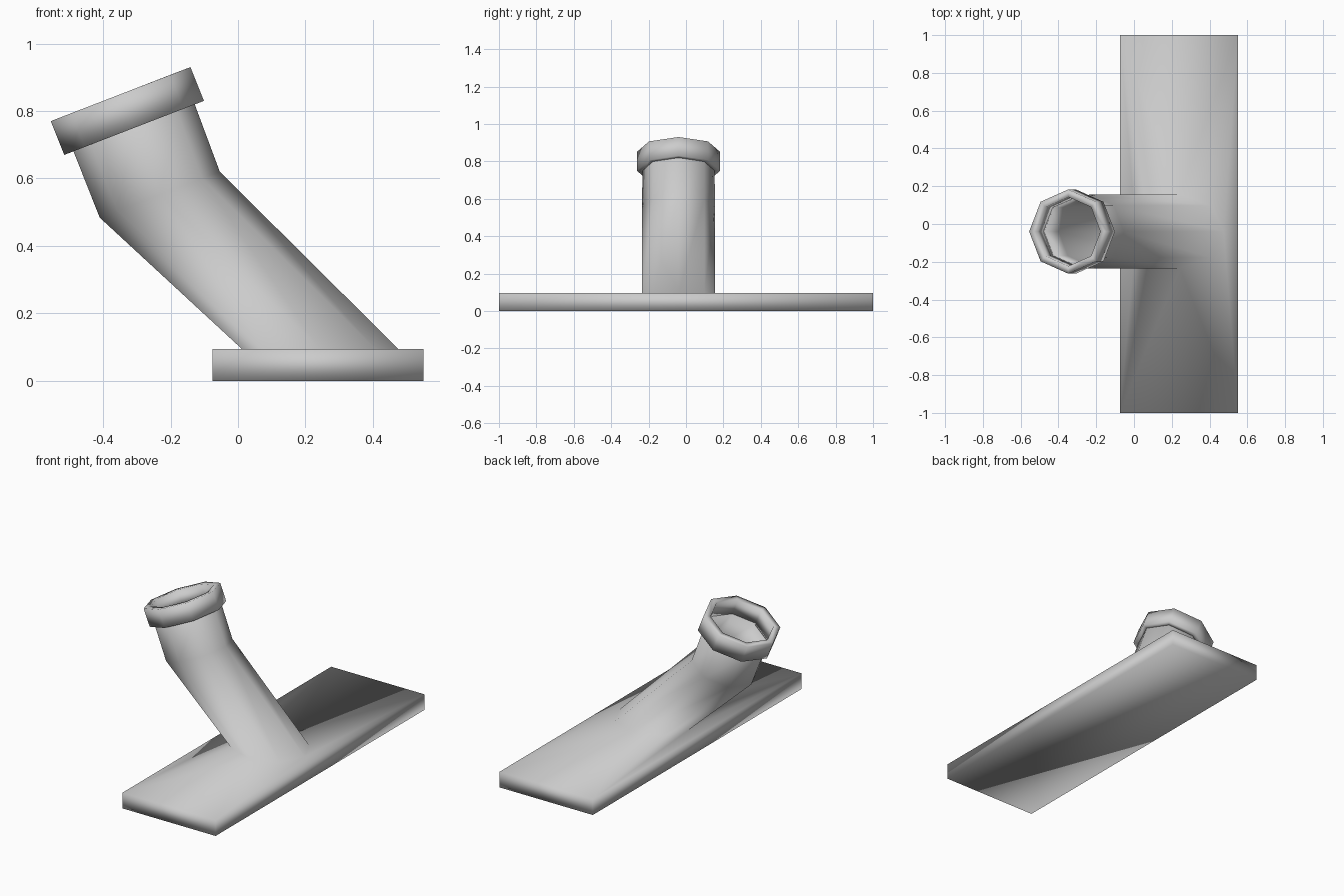
import bpy, bmesh
from math import sin, cos, pi
from mathutils import Vector

cube = bpy.data.objects.get("Cube")
if cube:
    bpy.data.objects.remove(cube)

SIDES = 8
PIPE_Y = -0.04

grey = bpy.data.materials.new("plain_grey")
grey.use_nodes = True
colour = (0.6, 0.6, 0.6, 1)
grey.diffuse_color = colour
grey.node_tree.nodes["Principled BSDF"].inputs["Base Color"].default_value = colour


def ring(bm, centre, slope, depth):
    """Octagon about (x, z); slope is its half-width vector in x and z, depth its radius in y."""
    c = Vector((centre[0], PIPE_Y, centre[1]))
    u = Vector((slope[0], 0, slope[1]))
    v = Vector((0, depth, 0))
    return [bm.verts.new(c + u * cos(2 * pi * i / SIDES) + v * sin(2 * pi * i / SIDES))
            for i in range(SIDES)]


def skin(bm, rings):
    for a, b in zip(rings, rings[1:]):
        for i in range(SIDES):
            j = (i + 1) % SIDES
            bm.faces.new((a[i], a[j], b[j], b[i]))


def finish(bm, name):
    bmesh.ops.recalc_face_normals(bm, faces=bm.faces)
    for f in bm.faces:
        f.smooth = True
    mesh = bpy.data.meshes.new(name)
    bm.to_mesh(mesh)
    bm.free()
    mesh.materials.append(grey)
    obj = bpy.data.objects.new(name, mesh)
    bpy.context.collection.objects.link(obj)
    return obj


# Base plate flowing into the bent pipe, with the inner wall and floor of the bore
bm = bmesh.new()
corners = [(-0.075, -1), (0.55, -1), (0.55, 1), (-0.075, 1)]
low = [bm.verts.new((x, y, 0)) for x, y in corners]
high = [bm.verts.new((x, y, 0.095)) for x, y in corners]
bm.faces.new(low[::-1])
for i in range(4):
    j = (i + 1) % 4
    bm.faces.new((low[i], low[j], high[j], high[i]))

foot = ring(bm, (0.243, 0.095), (0.232, 0), 0.195)
bend = ring(bm, (-0.232, 0.552), (0.178, 0.068), 0.195)
neck = ring(bm, (-0.308, 0.75), (0.18, 0.069), 0.193)
lip = ring(bm, (-0.312, 0.76), (0.168, 0.065), 0.18)
inner_bend = ring(bm, (-0.232, 0.552), (0.166, 0.063), 0.182)
inner_foot = ring(bm, (0.243, 0.1), (0.215, 0), 0.182)

# Plate top around the pipe foot
border = [bm.edges.get((high[i], high[(i + 1) % 4])) for i in range(4)]
border += [bm.edges.new((foot[i], foot[(i + 1) % SIDES])) for i in range(SIDES)]
bmesh.ops.triangle_fill(bm, use_beauty=True, edges=border, normal=(0, 0, 1))
skin(bm, [foot, bend, neck, lip, inner_bend, inner_foot])
bm.faces.new(inner_foot)
finish(bm, "base_plate_and_pipe")

# Collar around the pipe mouth
bm = bmesh.new()
under = ring(bm, (-0.308, 0.75), (0.168, 0.065), 0.18)
outer_low = ring(bm, (-0.308, 0.75), (0.207, 0.08), 0.223)
outer_high = ring(bm, (-0.348, 0.85), (0.207, 0.08), 0.223)
inner_high = ring(bm, (-0.348, 0.85), (0.17, 0.066), 0.183)
skin(bm, [under, outer_low, outer_high, inner_high, under])
finish(bm, "pipe_collar")
